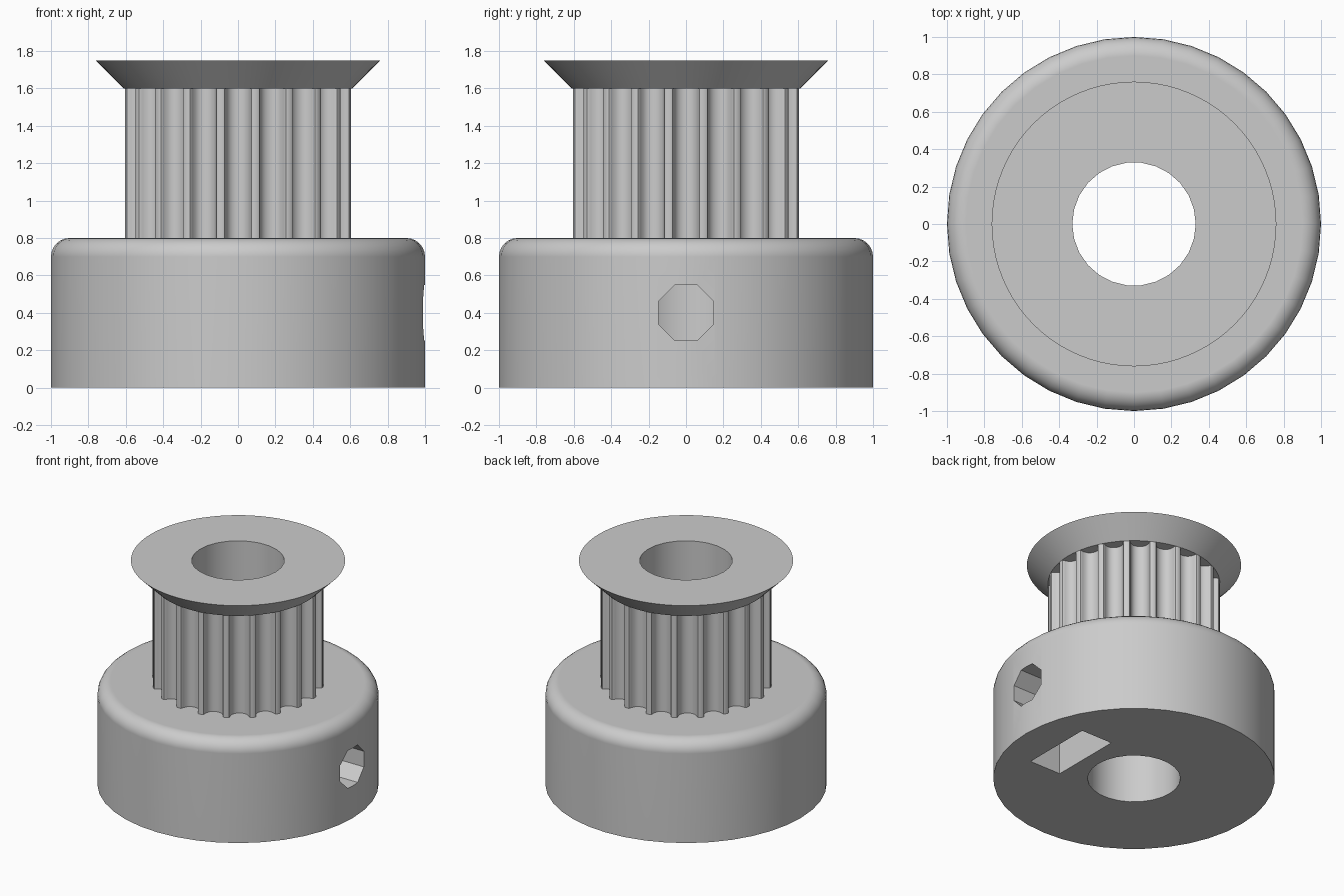
import bpy, bmesh, math
from mathutils import Matrix, Vector

cube = bpy.data.objects.get("Cube")
if cube:
    bpy.data.objects.remove(cube, do_unlink=True)

grey = bpy.data.materials.new("plain_grey")
grey.use_nodes = True
COLOUR = (0.6, 0.6, 0.6, 1)
grey.diffuse_color = COLOUR
grey.node_tree.nodes["Principled BSDF"].inputs["Base Color"].default_value = COLOUR

BASE_TOP, TEETH_TOP, TOP = 0.8, 1.6, 1.75
OUTER, BORE, TEETH = 0.611, 0.33, 20


def finish(name, bm):
    bmesh.ops.recalc_face_normals(bm, faces=bm.faces)
    mesh = bpy.data.meshes.new(name)
    bm.to_mesh(mesh)
    bm.free()
    mesh.materials.append(grey)
    obj = bpy.data.objects.new(name, mesh)
    bpy.context.collection.objects.link(obj)
    return obj


def stack(name, rings):
    """Solid from matching rings of points, capped at both ends."""
    bm = bmesh.new()
    rows = [[bm.verts.new(p) for p in ring] for ring in rings]
    n = len(rows[0])
    for low, high in zip(rows, rows[1:]):
        for i in range(n):
            j = (i + 1) % n
            bm.faces.new((low[i], low[j], high[j], high[i]))
    bm.faces.new(rows[0][::-1])
    bm.faces.new(rows[-1])
    return finish(name, bm)


def circle(r, z, sides):
    return [(r * math.cos(i * math.tau / sides), r * math.sin(i * math.tau / sides), z)
            for i in range(sides)]


def prism_x(name, sides, radius, x0, x1, z, turn):
    """Regular prism lying along x."""
    pts = [(radius * math.cos(turn + i * math.tau / sides),
            z + radius * math.sin(turn + i * math.tau / sides)) for i in range(sides)]
    return stack(name, [[(x, y, h) for y, h in pts] for x in (x0, x1)])


def cut(obj, cutter):
    mod = obj.modifiers.new("cut", 'BOOLEAN')
    mod.operation, mod.solver, mod.object = 'DIFFERENCE', 'EXACT', cutter
    bpy.context.view_layer.objects.active = obj
    bpy.ops.object.modifier_apply(modifier=mod.name)


# Base drum with a rounded top rim
FILLET, STEPS = 0.1, 6
rings = [circle(1, 0, 40)]
for k in range(STEPS + 1):
    a = k * math.pi / 2 / STEPS
    rings.append(circle(1 - FILLET + FILLET * math.cos(a),
                        BASE_TOP - FILLET + FILLET * math.sin(a), 40))
base = stack("base_drum", rings)

# Toothed barrel: rounded grooves repeated around the rim
half = [(0.085, 0), (0.0735, 0.004), (0.068, 0.013), (0.0656, 0.024), (0.062, 0.034),
        (0.057, 0.044), (0.051, 0.054), (0.0406, 0.064), (0.028, 0.071), (0.0144, 0.075)]
groove = [(-w, d) for w, d in half] + [(0, 0.0764)] + [(w, d) for w, d in reversed(half)]
seat = math.sqrt(OUTER ** 2 - half[0][0] ** 2)
outline = []
for i in range(TEETH):
    turn = Matrix.Rotation(i * math.tau / TEETH, 2)
    outline += [turn @ Vector((w, d - seat)) for w, d in groove]
barrel = stack("toothed_barrel", [[(x, y, z) for x, y in outline] for z in (BASE_TOP, TEETH_TOP)])

# Flared flange
flange = stack("top_flange", [circle(OUTER, TEETH_TOP, 80), circle(OUTER + 0.15, TOP, 80)])

# Shaft bore through every part
bore = stack("bore_cutter", [circle(BORE, -0.2, 26), circle(BORE, 2, 26)])
for part in (base, barrel, flange):
    cut(part, bore)

# Screw hole, nut pocket and the slot that opens underneath
NUT_IN, NUT_OUT, NUT_HALF, MID = 0.45, 0.72, 0.285, 0.4
screw = prism_x("screw_cutter", 8, 0.16, 0.05, 1.5, MID, math.pi / 8)
nut = prism_x("nut_cutter", 6, NUT_HALF / math.cos(math.pi / 6), NUT_IN, NUT_OUT, MID, math.pi / 6)
slot = stack("slot_cutter", [[(NUT_IN, -NUT_HALF, z), (NUT_OUT, -NUT_HALF, z),
                              (NUT_OUT, NUT_HALF, z), (NUT_IN, NUT_HALF, z)] for z in (-0.1, MID)])
for cutter in (screw, nut, slot):
    cut(base, cutter)
for cutter in (bore, screw, nut, slot):
    bpy.data.objects.remove(cutter, do_unlink=True)

# Smooth curved walls, keep hard edges
for part in (base, barrel, flange):
    bpy.ops.object.select_all(action='DESELECT')
    part.select_set(True)
    bpy.context.view_layer.objects.active = part
    bpy.ops.object.shade_smooth_by_angle(angle=math.radians(30))
    weighted = part.modifiers.new("even_normals", 'WEIGHTED_NORMAL')
    weighted.keep_sharp = True
